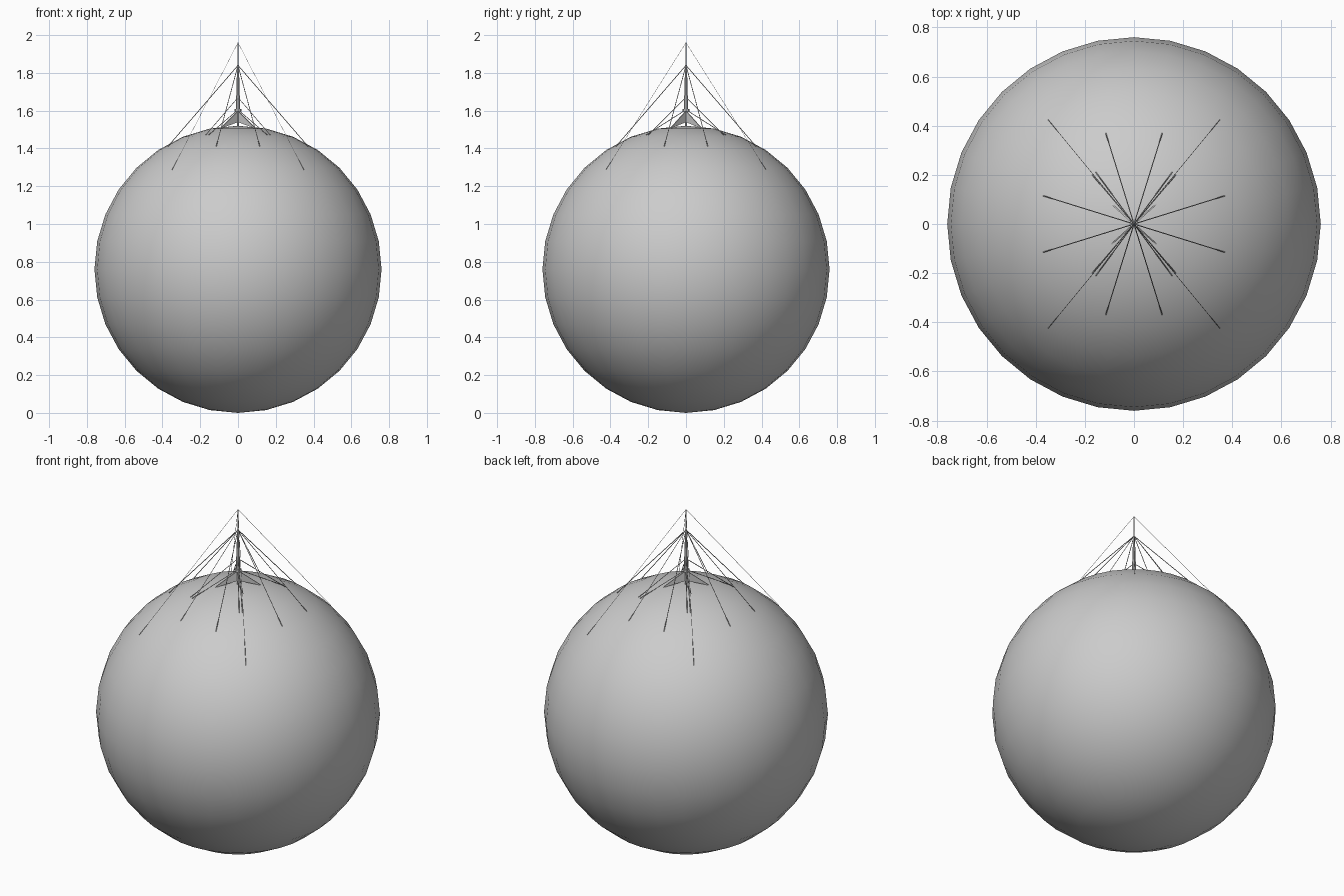
import bpy, bmesh, math
from mathutils import Vector

if "Cube" in bpy.data.objects:
    bpy.data.objects.remove(bpy.data.objects["Cube"])

grey = bpy.data.materials.new("plain grey")
grey.diffuse_color = (0.6, 0.6, 0.6, 1)
grey.use_nodes = True
grey.node_tree.nodes["Principled BSDF"].inputs["Base Color"].default_value = grey.diffuse_color
R = 0.76


def finish(name, bm, smooth=False):
    bmesh.ops.recalc_face_normals(bm, faces=bm.faces)
    me = bpy.data.meshes.new(name)
    bm.to_mesh(me)
    bm.free()
    me.materials.append(grey)
    ob = bpy.data.objects.new(name, me)
    bpy.context.collection.objects.link(ob)
    for p in me.polygons:
        p.use_smooth = smooth
    return ob


def rod(bm, a, b, r1, r2, sides=4):
    """Tapered rod between two points."""
    a, b = Vector(a), Vector(b)
    d = b - a
    m = d.to_track_quat('Z', 'Y').to_matrix().to_4x4()
    m.translation = (a + b) / 2
    bmesh.ops.create_cone(bm, cap_ends=True, segments=sides, radius1=r1,
                          radius2=r2, depth=d.length, matrix=m)


QUADRANTS = [(sx, sy) for sx in (-1, 1) for sy in (-1, 1)]

# Globe
bpy.ops.mesh.primitive_uv_sphere_add(segments=32, ring_count=16, radius=R,
                                     location=(0, 0, R))
globe = bpy.context.object
globe.name = "globe"
globe.data.materials.append(grey)
bpy.ops.object.shade_smooth()

# Mast in tapering stages: z start, z end, radius start, radius end
bm = bmesh.new()
for z1, z2, r1, r2 in [(1.50, 1.60, 0.006, 0.006), (1.60, 1.68, 0.011, 0.011),
                       (1.68, 1.84, 0.009, 0.005), (1.84, 1.96, 0.004, 0.002),
                       (1.96, 2.00, 0.001, 0.0005)]:
    rod(bm, (0, 0, z1), (0, 0, z2), r1, r2, 8)
finish("mast", bm)

# Collar where the fins meet the mast
bm = bmesh.new()
rod(bm, (0, 0, 1.595), (0, 0, 1.61), 0.018, 0.018, 8)
finish("mast_collar", bm)

# Four thin triangular support fins on the diagonals
bm = bmesh.new()
for sx, sy in QUADRANTS:
    out = Vector((sx * 0.095, sy * 0.085, 0))
    side = Vector((-out.y, out.x, 0)).normalized() * 0.003
    profile = [Vector((0, 0, 1.60)), Vector((0, 0, 1.54)), out + Vector((0, 0, 1.505))]
    a = [bm.verts.new(p + side) for p in profile]
    b = [bm.verts.new(p - side) for p in profile]
    bm.faces.new(a)
    bm.faces.new(b[::-1])
    for i in range(3):
        j = (i + 1) % 3
        bm.faces.new((a[i], b[i], b[j], a[j]))
finish("support_fins", bm)

# Guy wires: name, height on mast, anchor on globe, radius
for name, top, end, r in [("top_wires", 1.96, (0.35, 0.425, 1.285), 0.001),
                          ("wide_wires", 1.84, (0.37, 0.115, 1.412), 0.002),
                          ("deep_wires", 1.84, (0.115, 0.37, 1.412), 0.002),
                          ("low_wires", 1.67, (0.17, 0.20, 1.472), 0.002),
                          ("collar_wires", 1.605, (0.155, 0.21, 1.472), 0.002)]:
    bm = bmesh.new()
    for sx, sy in QUADRANTS:
        rod(bm, (0, 0, top), (sx * end[0], sy * end[1], end[2]), r, r)
    finish(name, bm)
